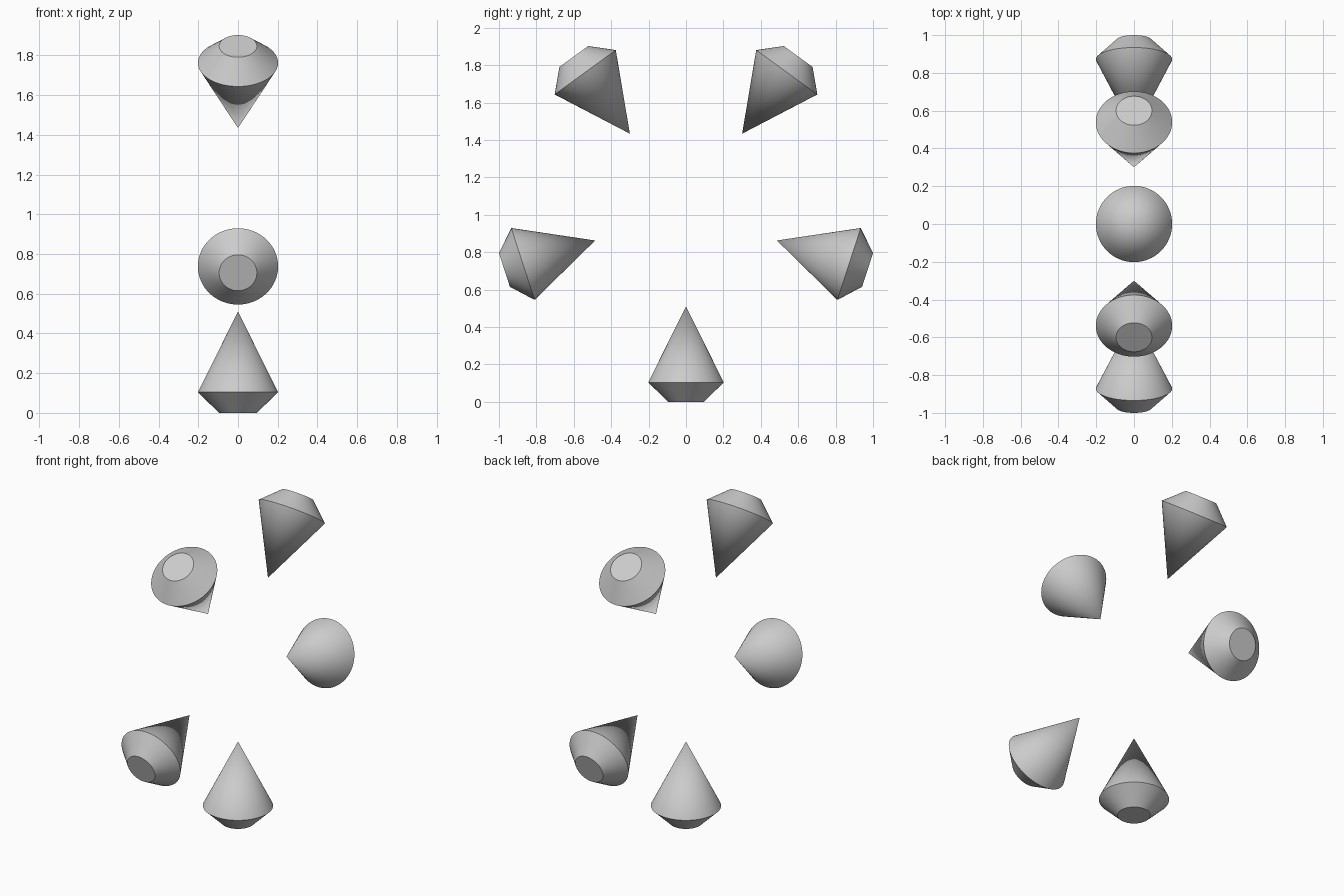
import bpy, bmesh, math

if "Cube" in bpy.data.objects:
    bpy.data.objects.remove(bpy.data.objects["Cube"])

RING = 1.0207      # distance from ring centre to the gem bases
SEGMENTS = 64
# gem profile (radius, height): flat base, girdle, tip
PROFILE = [(0, 0), (0.095, 0), (0.202, 0.104), (0, 0.51)]


def gem_mesh():
    """Lathe the profile; origin sits at the ring centre."""
    bm = bmesh.new()
    verts = [bm.verts.new((r, 0, h - RING)) for r, h in PROFILE]
    edges = [bm.edges.new(pair) for pair in zip(verts, verts[1:])]
    bmesh.ops.spin(bm, geom=verts + edges, cent=(0, 0, 0), axis=(0, 0, 1),
                   angle=math.tau, steps=SEGMENTS)
    bmesh.ops.remove_doubles(bm, verts=bm.verts, dist=1e-4)
    bmesh.ops.recalc_face_normals(bm, faces=bm.faces)
    mesh = bpy.data.meshes.new("gem")
    bm.to_mesh(mesh)
    bm.free()
    return mesh


# five gems in a ring, tips towards the centre
mesh = gem_mesh()
for i in range(5):
    gem = bpy.data.objects.new(f"gem_{i + 1}", mesh)
    gem.location.z = RING
    gem.rotation_euler.x = i * math.tau / 5
    bpy.context.collection.objects.link(gem)

# smooth sides, sharp girdle and base (mesh is shared)
bpy.context.view_layer.objects.active = gem
gem.select_set(True)
bpy.ops.object.shade_smooth_by_angle(angle=math.radians(30))
